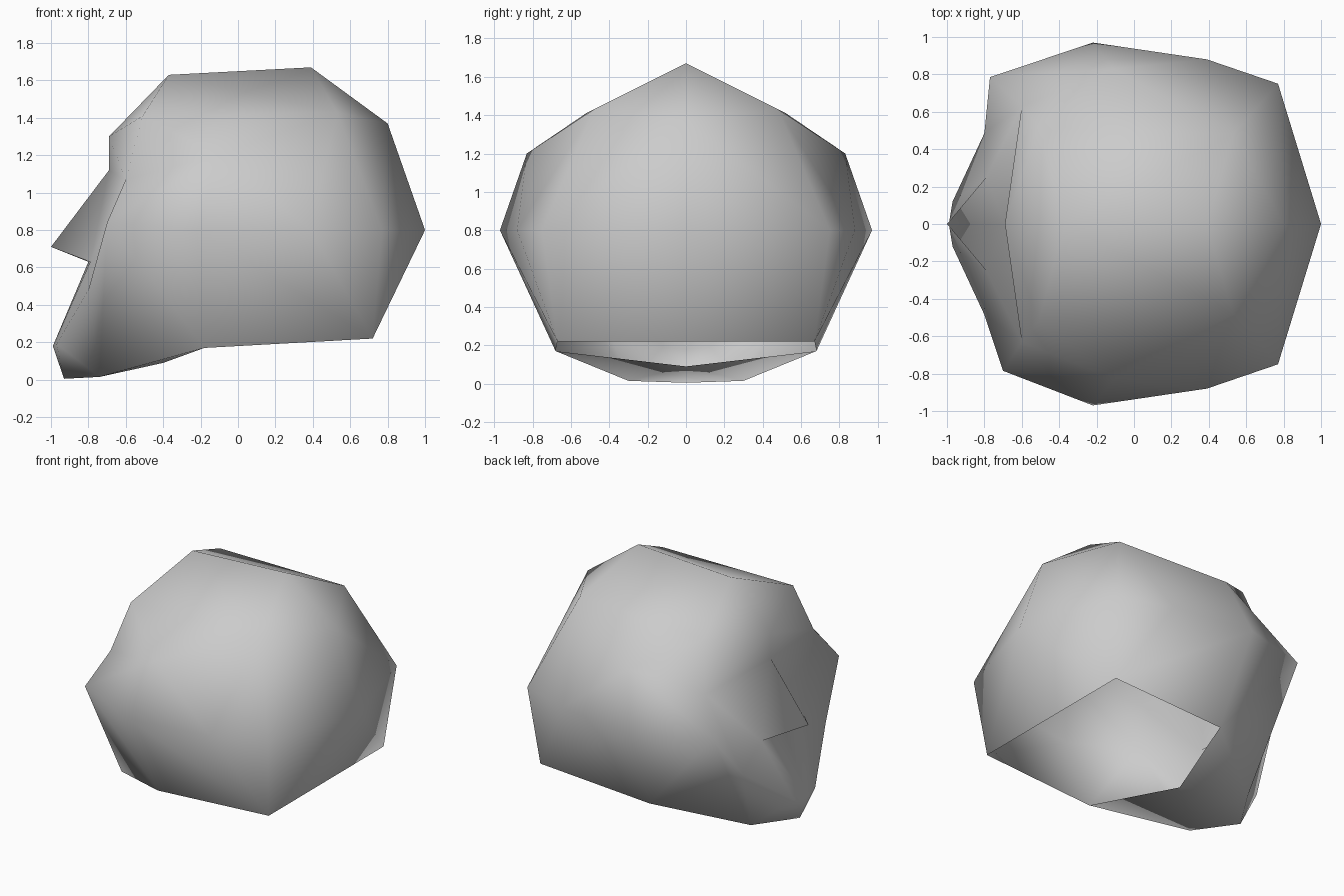
import bpy, bmesh

if "Cube" in bpy.data.objects:
    bpy.data.objects.remove(bpy.data.objects["Cube"])

# Midline profile points, from chin over the crown to the nape (x, z)
mid = {
    "chin_low": (-0.93, 0.005), "chin": (-0.99, 0.18), "lip": (-0.80, 0.63),
    "nose_tip": (-1.00, 0.71), "bridge": (-0.69, 1.12), "brow": (-0.69, 1.30),
    "top_front": (-0.37, 1.63), "top_back": (0.39, 1.67), "crown": (0.80, 1.37),
    "skull_back": (1.00, 0.80), "nape": (0.72, 0.22), "throat": (-0.40, 0.09),
}
# Paired points (x, y, z), repeated on both sides
pair = {
    "upper_back": (0.53, 0.48, 1.43), "upper_front": (-0.51, 0.52, 1.41),
    "upper_side": (-0.11, 0.83, 1.20), "brow_end": (-0.60, 0.63, 1.07),
    "temple": (-0.735, 0.785, 0.84), "cheek": (-0.80, 0.485, 0.48),
    "side": (-0.22, 0.97, 0.80), "side_back": (0.39, 0.88, 0.80),
    "back_corner": (0.77, 0.75, 0.80), "neck_back": (0.72, 0.67, 0.22),
    "neck_side": (-0.18, 0.68, 0.17), "jaw": (-0.74, 0.30, 0.015),
    "chin_side": (-0.97, 0.12, 0.19), "nostril": (-0.79, 0.25, 0.63),
}
# Faces of one half; the neck is left open
skull = [
    "top_front top_back upper_back upper_front",
    "upper_front upper_back upper_side",
    "top_back crown upper_back",
    "crown back_corner upper_back",
    "crown skull_back back_corner",
    "skull_back neck_back back_corner",
    "skull_back nape neck_back",
    "upper_back back_corner side_back",
    "upper_back side_back upper_side",
    "upper_side side_back side",
    "side side_back neck_back neck_side",
    "side_back back_corner neck_back",
    "upper_front upper_side brow_end",
    "upper_side side temple",
    "upper_side temple brow_end",
]
face = [
    "brow top_front upper_front",
    "brow upper_front brow_end",
    "brow brow_end bridge",
    "bridge nose_tip nostril",
    "nose_tip lip nostril",
    "brow_end temple cheek",
    "brow_end cheek nostril",
    "brow_end nostril bridge",
    "nostril lip chin chin_side",
    "nostril chin_side cheek",
]
jaw = [
    "chin_side chin chin_low",
    "chin_low jaw chin_side",
    "cheek chin_side jaw",
    "temple cheek jaw",
    "temple jaw neck_side",
    "temple neck_side side",
    "chin_low jaw throat",
    "jaw neck_side throat",
]

bm = bmesh.new()
centre = {n: bm.verts.new((x, 0, z)) for n, (x, z) in mid.items()}
for s in (1, -1):
    pts = dict(centre)
    for n, (x, y, z) in pair.items():
        if n == "temple":           # temples sit slightly unevenly
            x -= 0.035 * s
        pts[n] = bm.verts.new((x, s * y, z))
    for row in skull + face + jaw:
        bm.faces.new([pts[n] for n in row.split()])
bmesh.ops.recalc_face_normals(bm, faces=bm.faces[:])
# Make sure the shell faces outward at the back of the skull
back = max(bm.faces, key=lambda f: f.calc_center_median().x)
if back.normal.x < 0:
    bmesh.ops.reverse_faces(bm, faces=bm.faces[:])
for f in bm.faces:
    f.smooth = True

mesh = bpy.data.meshes.new("head")
bm.to_mesh(mesh)
bm.free()
head = bpy.data.objects.new("head", mesh)
bpy.context.collection.objects.link(head)

grey = bpy.data.materials.new("light grey")
grey.diffuse_color = (0.6, 0.6, 0.6, 1)
grey.use_nodes = True
grey.node_tree.nodes["Principled BSDF"].inputs["Base Color"].default_value = grey.diffuse_color
mesh.materials.append(grey)
